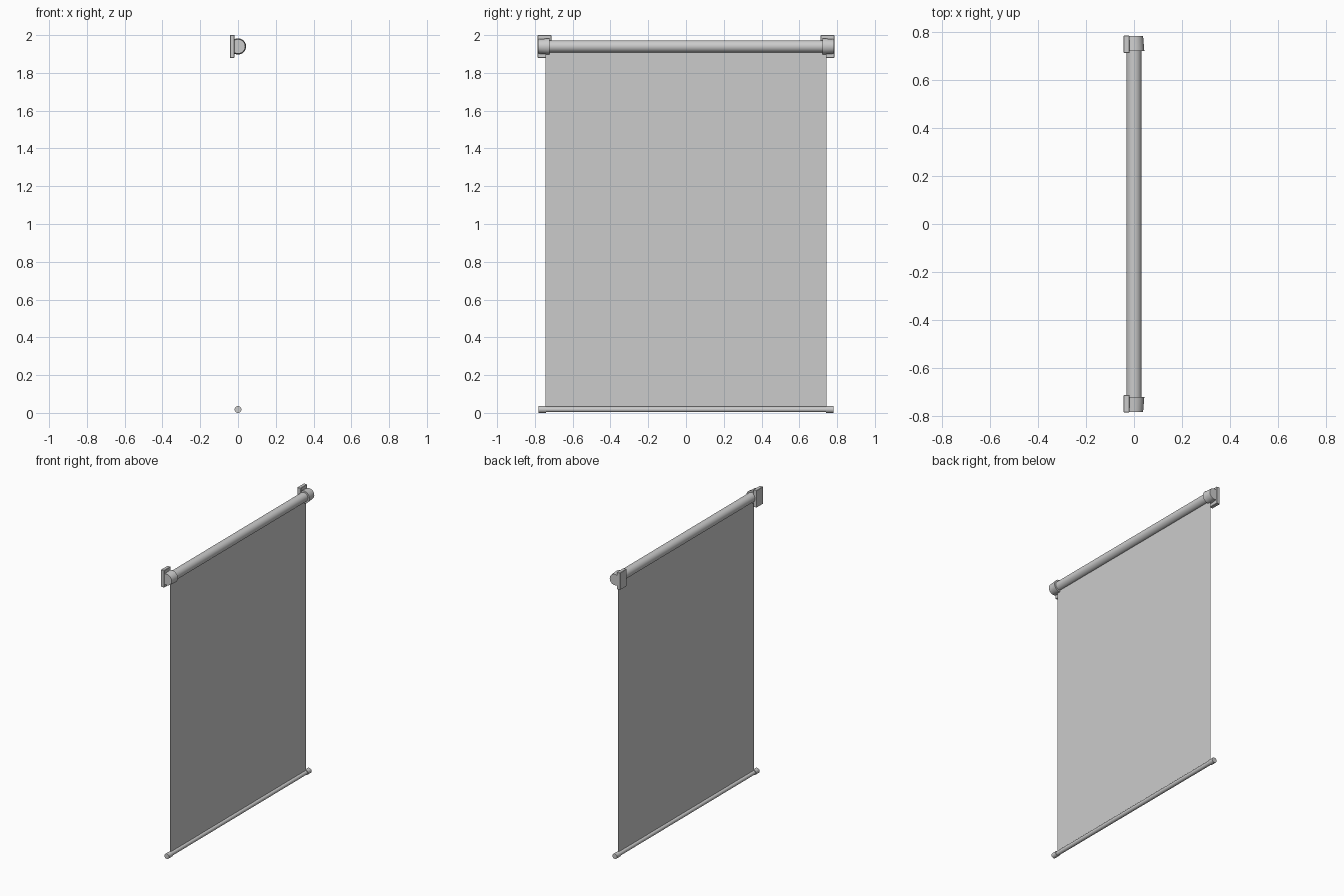
import bpy, bmesh, math
from mathutils import Matrix

if "Cube" in bpy.data.objects:
    bpy.data.objects.remove(bpy.data.objects["Cube"])

ZC = 1.94  # height of the roller axis


def finish(bm, name, smooth=True):
    bmesh.ops.recalc_face_normals(bm, faces=bm.faces)
    me = bpy.data.meshes.new(name)
    bm.to_mesh(me)
    bm.free()
    ob = bpy.data.objects.new(name, me)
    bpy.context.collection.objects.link(ob)
    if smooth:
        bpy.context.view_layer.objects.active = ob
        ob.select_set(True)
        bpy.ops.object.shade_smooth_by_angle(angle=math.radians(35))
        ob.select_set(False)
    return ob


def rod(name, y0, y1, z, r0, r1, segs=32, clip_x=None):
    """Round bar along y, optionally cut flat at clip_x."""
    bm = bmesh.new()
    m = Matrix.Translation((0, (y0 + y1) / 2, z)) @ Matrix.Rotation(-math.pi / 2, 4, 'X')
    bmesh.ops.create_cone(bm, cap_ends=True, segments=segs, radius1=r0, radius2=r1,
                          depth=y1 - y0, matrix=m)
    if clip_x is not None:
        cut = bmesh.ops.bisect_plane(bm, geom=bm.verts[:] + bm.edges[:] + bm.faces[:],
                                     plane_co=(clip_x, 0, 0), plane_no=(-1, 0, 0),
                                     clear_outer=True)
        edges = [e for e in cut['geom_cut'] if isinstance(e, bmesh.types.BMEdge)]
        bmesh.ops.holes_fill(bm, edges=edges)
    return finish(bm, name)


def box(name, lo, hi, bevel):
    bm = bmesh.new()
    size = [b - a for a, b in zip(lo, hi)]
    mid = [(a + b) / 2 for a, b in zip(lo, hi)]
    bmesh.ops.create_cube(bm, size=1, matrix=Matrix.Translation(mid) @ Matrix.Diagonal((*size, 1)))
    bmesh.ops.bevel(bm, geom=bm.edges[:], offset=bevel, segments=1, affect='EDGES')
    return finish(bm, name, False)


def mirror_y(ob):
    mod = ob.modifiers.new("Mirror", 'MIRROR')
    mod.use_axis = (False, True, False)
    mod.use_mirror_merge = False


# Top roller and bottom weight bar
rod("roller_tube", -0.74, 0.74, ZC, 0.032, 0.032)
rod("bottom_bar", -0.75, 0.75, 0.018, 0.0145, 0.0145, 24)

# Hanging screen sheet
bm = bmesh.new()
vs = [bm.verts.new(p) for p in ((0, -0.745, 0.02), (0, 0.745, 0.02),
                                (0, 0.745, ZC - 0.01), (0, -0.745, ZC - 0.01))]
bm.faces.new(vs)
finish(bm, "screen_sheet", False)

# Mirrored end parts: bar tips, roller caps, wall plates
mirror_y(rod("bar_tip", 0.742, 0.782, 0.018, 0.018, 0.018, 24))
mirror_y(rod("roller_cap", 0.722, 0.783, ZC, 0.043, 0.038, 32, clip_x=-0.02))
mirror_y(box("wall_plate", (-0.043, 0.713, 1.88), (-0.018, 0.785, 2.0), 0.002))
